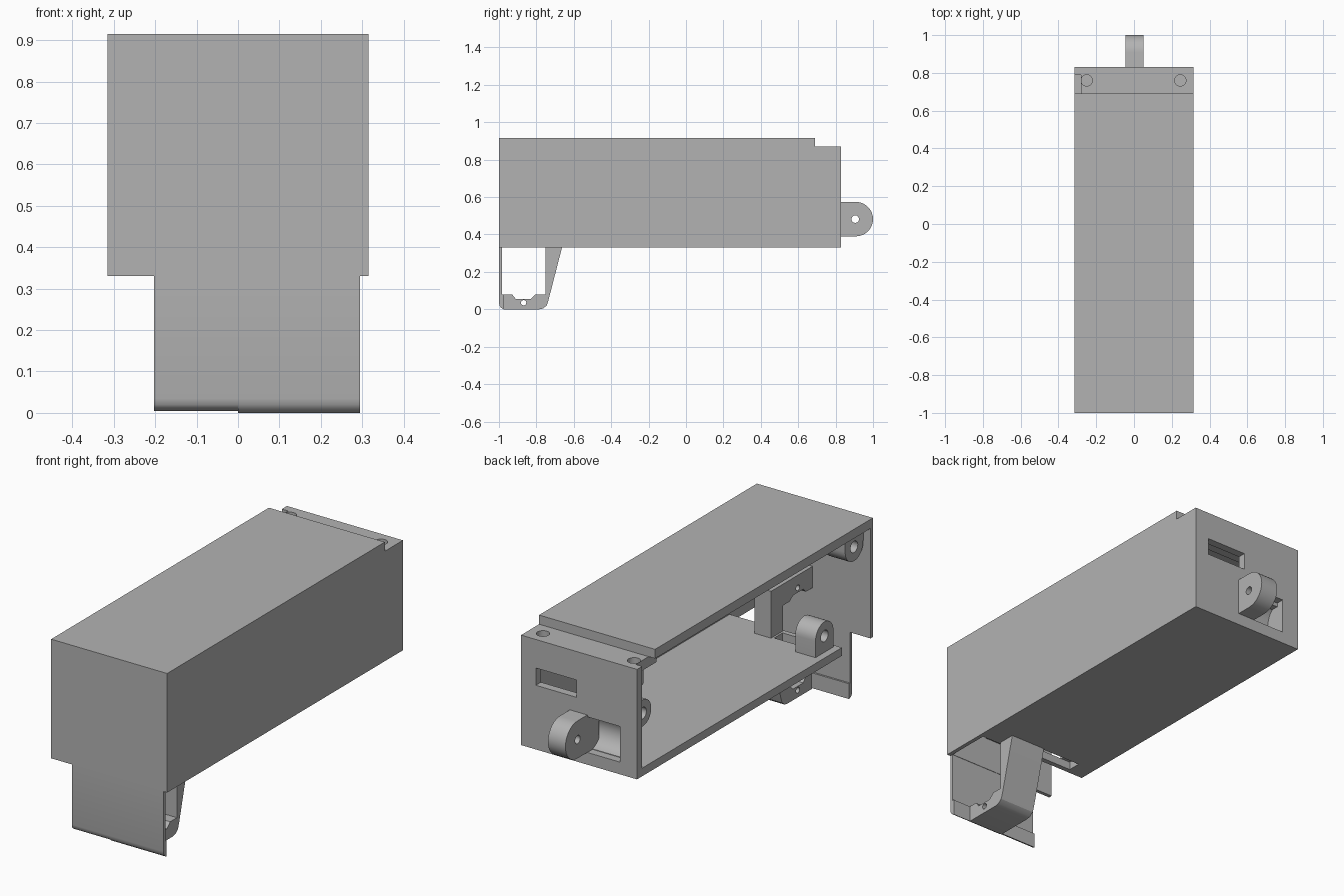
import bpy, bmesh, math
from mathutils import Matrix, Vector

if "Cube" in bpy.data.objects:
    bpy.data.objects.remove(bpy.data.objects["Cube"], do_unlink=True)

grey = bpy.data.materials.new("plain grey")
grey.use_nodes = True
grey.diffuse_color = (0.45, 0.45, 0.45, 1)
grey.node_tree.nodes["Principled BSDF"].inputs["Base Color"].default_value = (0.45, 0.45, 0.45, 1)


def finish(name, bm):
    bmesh.ops.recalc_face_normals(bm, faces=bm.faces)
    mesh = bpy.data.meshes.new(name)
    bm.to_mesh(mesh)
    bm.free()
    mesh.materials.append(grey)
    obj = bpy.data.objects.new(name, mesh)
    bpy.context.collection.objects.link(obj)
    return obj


def box(name, x, y, z):
    bm = bmesh.new()
    bmesh.ops.create_cube(bm, size=1)
    for v in bm.verts:
        v.co = Vector([(r[0] + r[1]) / 2 + c * (r[1] - r[0]) for r, c in zip((x, y, z), v.co)])
    return finish(name, bm)


def extrude_x(name, profile, x0, x1):
    """Extrude a (y, z) outline along x."""
    bm = bmesh.new()
    face = bm.faces.new([bm.verts.new((x0, y, z)) for y, z in profile])
    new = bmesh.ops.extrude_face_region(bm, geom=[face])["geom"]
    bmesh.ops.translate(bm, vec=(x1 - x0, 0, 0),
                        verts=[g for g in new if isinstance(g, bmesh.types.BMVert)])
    return finish(name, bm)


def rod(name, center, radius, length, axis):
    bm = bmesh.new()
    bmesh.ops.create_cone(bm, cap_ends=True, segments=32, radius1=radius, radius2=radius, depth=length)
    turn = Matrix.Rotation(math.pi / 2, 4, "Y") if axis == "X" else Matrix()
    bmesh.ops.transform(bm, matrix=Matrix.Translation(center) @ turn, verts=bm.verts)
    return finish(name, bm)


def cut(target, *cutters):
    for cutter in cutters:
        cutter.hide_render = True
        mod = target.modifiers.new("cut", "BOOLEAN")
        mod.operation = "DIFFERENCE"
        mod.solver = "EXACT"
        mod.object = cutter
        bpy.context.view_layer.objects.active = target
        bpy.ops.object.modifier_apply(modifier=mod.name)
        bpy.data.objects.remove(cutter, do_unlink=True)


def arc(cy, cz, r, start, end, steps=16):
    angles = [math.radians(start + (end - start) * i / steps) for i in range(steps + 1)]
    return [(cy + r * math.cos(a), cz + r * math.sin(a)) for a in angles]


W = 0.315          # half width of the case
BOT, LID, TOP = 0.33, 0.87, 0.915

# Case shell, open on the -x side
box("top_plate", (-W, W), (-1, 0.69), (LID, TOP))
box("front_wall", (-W, W), (-1, -0.982), (BOT, LID))
box("side_wall", (0.295, W), (-0.982, 0.79), (BOT, LID))
floor = box("floor", (-W, 0.295), (-0.76, 0.79), (BOT, 0.37))
cut(floor, box("slot", (-0.22, -0.01), (-0.735, -0.67), (0.2, 0.5)))

# Back wall with a switch window and a concave pocket beside the lug
back = box("back_wall", (-W, W), (0.79, 0.83), (BOT, LID))
cut(back,
    box("window", (0.015, 0.235), (0.7, 0.9), (0.645, 0.73)),
    box("pocket_mouth", (-0.222, 0.05), (0.7, 0.9), (0.39, 0.565)))
pocket = box("pocket_housing", (-0.24, 0.07), (0.71, 0.79), (0.37, 0.585))
cut(pocket, rod("hollow", (-0.086, 0.81, 0.478), 0.088, 0.272, "X"))

# Rear shelf with two vertical screw holes
shelf = box("rear_shelf", (-0.28, 0.295), (0.63, 0.79), (0.82, LID))
posts = [rod("shelf_boss", (x, 0.745, 0.785), 0.045, 0.07, "Z") for x in (-0.235, 0.25)]
for part in [shelf] + posts:
    for x in (-0.25, 0.245):
        cut(part, rod("hole", (x, 0.76, 0.8), 0.03, 0.3, "Z"))

# Mounting lug
lug = extrude_x("mounting_lug", arc(0.908, 0.482, 0.092, -90, 90) + [(0.74, 0.574), (0.74, 0.39)], -0.045, 0.05)
cut(lug, rod("hole", (0, 0.905, 0.482), 0.02, 0.3, "X"))

# Side cover screw bosses
for name, y, z, r, y_end, z_end in (
        ("floor_boss", -0.675, 0.45, 0.07, -0.605, 0.37),
        ("front_boss", -0.905, 0.8, 0.07, -0.982, LID),
        ("rear_boss", 0.735, 0.61, 0.065, 0.79, 0.6)):
    if name == "floor_boss":
        outline = arc(y, z, r, 0, 180) + [(y - r, z_end), (y_end, z_end)]
    elif name == "front_boss":
        outline = arc(y, z, r, 180, 360) + [(y + r, z_end), (y_end, z_end)]
    else:
        outline = arc(y, z, r, 90, 270) + [(y_end, z - r), (y_end, z + r)]
    boss = extrude_x(name, outline, -0.28, -0.17)
    cut(boss, rod("hole", (-0.25, y, z), 0.028, 0.14, "X"))

# Lower front plate, its bottom edge rounded
for name, x0, x1, low in (("lower_plate_right", -0.203, 0, 0.005), ("lower_plate_left", 0, 0.295, 0)):
    extrude_x(name, [(-1, BOT), (-1, 0.035), (-0.997, 0.02), (-0.99, 0.009 + low / 2),
                     (-0.975, low), (-0.975, 0.08), (-0.984, 0.08), (-0.984, BOT)], x0, x1)

# Motor bracket: a stepped cradle with a sloped strut below, a matching frame above
cradle = extrude_x("lower_bracket", [
    (-0.975, 0.08), (-0.93, 0.08), (-0.91, 0.055), (-0.83, 0.055), (-0.805, 0.08),
    (-0.752, 0.08), (-0.752, BOT), (-0.663, BOT), (-0.735, 0.05), (-0.745, 0.02),
    (-0.765, 0.004), (-0.785, 0), (-0.975, 0)], 0, 0.195)
frame = extrude_x("upper_bracket", [
    (-0.982, 0.6), (-0.66, 0.6), (-0.66, 0.37), (-0.752, 0.37), (-0.752, 0.495),
    (-0.805, 0.495), (-0.83, 0.515), (-0.91, 0.515), (-0.93, 0.495), (-0.982, 0.495)], 0, 0.09)
for part, z in ((cradle, 0.035), (frame, 0.538)):
    cut(part, rod("hole", (0.1, -0.868, z), 0.014, 0.5, "X"))

# Smooth curved faces, keep edges sharp
bpy.ops.object.select_all(action="DESELECT")
for obj in bpy.context.scene.objects:
    if obj.type == "MESH":
        obj.select_set(True)
        bpy.context.view_layer.objects.active = obj
bpy.ops.object.shade_smooth_by_angle(angle=math.radians(30))
